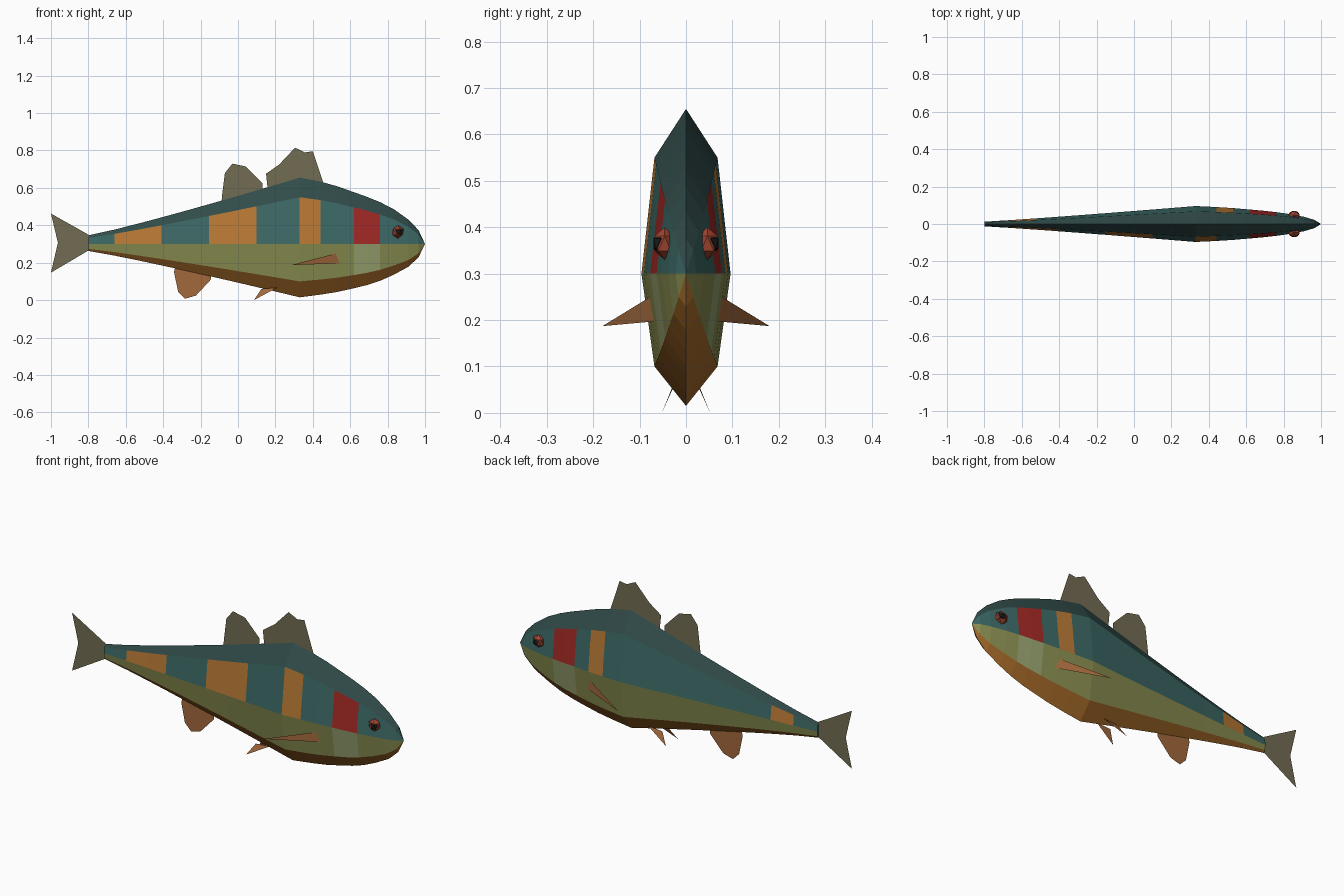
import bpy, bmesh

if "Cube" in bpy.data.objects:
    bpy.data.objects.remove(bpy.data.objects["Cube"])

def material(name, rgb):
    m = bpy.data.materials.new(name)
    m.diffuse_color = (*rgb, 1)
    m.use_nodes = True
    m.node_tree.nodes["Principled BSDF"].inputs["Base Color"].default_value = m.diffuse_color
    return m

TEAL = material("teal", (.045, .14, .13))
DARK = material("dark_teal", (.03, .07, .066))
ORANGE = material("orange", (.48, .19, .035))
RED = material("red", (.35, .022, .018))
OLIVE = material("olive", (.25, .27, .08))
PALE = material("pale_olive", (.31, .36, .16))
BELLY = material("belly_orange", (.38, .145, .022))
FIN = material("fin_olive", (.17, .15, .085))
WARM = material("fin_orange", (.36, .14, .045))
EYE = material("eye_red", (.36, .06, .03))
BLACK = material("black", (.01, .01, .01))

def make(name, verts, faces, mats):
    me = bpy.data.meshes.new(name)
    me.from_pydata(verts, [], faces)
    for m in mats:
        me.materials.append(m)
    ob = bpy.data.objects.new(name, me)
    bpy.context.collection.objects.link(ob)
    return ob

# Body: eight-sided rings (x, scale above midline, scale below midline)
MID = .30
rings = []
for x in (-.8, -.66, -.53, -.41, -.28, -.155, -.03, .10, .22, .33):
    s = .13 + .87 * ((x + .8) / 1.13) ** 1.1
    rings.append((x, s, s))
rings += [(.44, .94, .95), (.53, .87, .90), (.62, .78, .83), (.69, .71, .77),
          (.76, .63, .69), (.83, .53, .58), (.91, .37, .43), (.965, .21, .25)]
section = [(0, .355), (-.068, .25), (-.096, 0), (-.068, -.20),
           (0, -.285), (.068, -.20), (.096, 0), (.068, .25)]
verts = []
for x, up, down in rings:
    for y, z in section:
        verts.append((x, y * (up + down) / 2, MID + z * (up if z > 0 else down)))
nose = len(verts)
verts.append((1, 0, MID))

# Stripe ranges differ between the two flanks
stripes = {1: [(-.66, -.41), (-.155, .10), (.33, .44)],
           6: [(-.66, -.53), (.44, .53)]}
mats = [TEAL, DARK, ORANGE, RED, OLIVE, PALE, BELLY]

def band_colour(j, x):
    if j in (0, 7):
        return 1
    if j in (3, 4):
        return 6
    if j in (2, 5):
        return 5 if .62 < x < .76 else 4
    if .62 < x < .76:
        return 3
    return 2 if any(a < x < b for a, b in stripes[j]) else 0

faces, colours = [tuple(range(8))], [0]
for i, ring in enumerate(rings):
    last = i == len(rings) - 1
    x = (ring[0] + (1 if last else rings[i + 1][0])) / 2
    for j in range(8):
        a, b = i * 8 + j, i * 8 + (j + 1) % 8
        faces.append((a, b, nose) if last else (a, b, b + 8, a + 8))
        colours.append(band_colour(j, x))
body = make("body", verts, faces, mats)
for p, c in zip(body.data.polygons, colours):
    p.material_index = c
bm = bmesh.new()
bm.from_mesh(body.data)
bmesh.ops.recalc_face_normals(bm, faces=bm.faces)
bm.to_mesh(body.data)
bm.free()

# Flat fins on the centre plane, outlined in x and z
def flat_fin(name, outline, mat):
    make(name, [(x, 0, z) for x, z in outline], [tuple(range(len(outline)))], [mat])

flat_fin("front_dorsal_fin", [(.16, .58), (.15, .676), (.22, .725), (.305, .815), (.358, .79),
                              (.40, .796), (.455, .63), (.33, .62)], FIN)
flat_fin("rear_dorsal_fin", [(-.09, .50), (-.085, .56), (-.07, .68), (-.03, .73), (.043, .714),
                             (.13, .625), (.13, .56)], FIN)
flat_fin("tail_fin", [(-.8, .35), (-1, .463), (-.963, .307), (-1, .147), (-.8, .265)], FIN)
flat_fin("anal_fin", [(-.33, .20), (-.342, .15), (-.32, .045), (-.283, .008), (-.225, .024),
                      (-.145, .11), (-.14, .16)], WARM)

# Paired fins and eyes
for side, s in (("right", -1), ("left", 1)):
    make(side + "_pectoral_fin", [(.545, s * .069, .255), (.545, s * .069, .197), (.283, s * .18, .187)],
         [(0, 1, 2)], [WARM])
    make(side + "_pelvic_fin", [(.21, s * .025, .067), (.125, s * .025, .06), (.085, s * .052, 0)],
         [(0, 1, 2)], [WARM])
    for part, mat, r, x, y in (("eye", EYE, .035, .855, .046), ("pupil", BLACK, .025, .859, .054)):
        bpy.ops.mesh.primitive_ico_sphere_add(subdivisions=1, radius=r, location=(x, s * y, .365))
        ob = bpy.context.object
        ob.name = side + "_" + part
        ob.scale = (1, .75, 1)
        ob.data.materials.append(mat)
